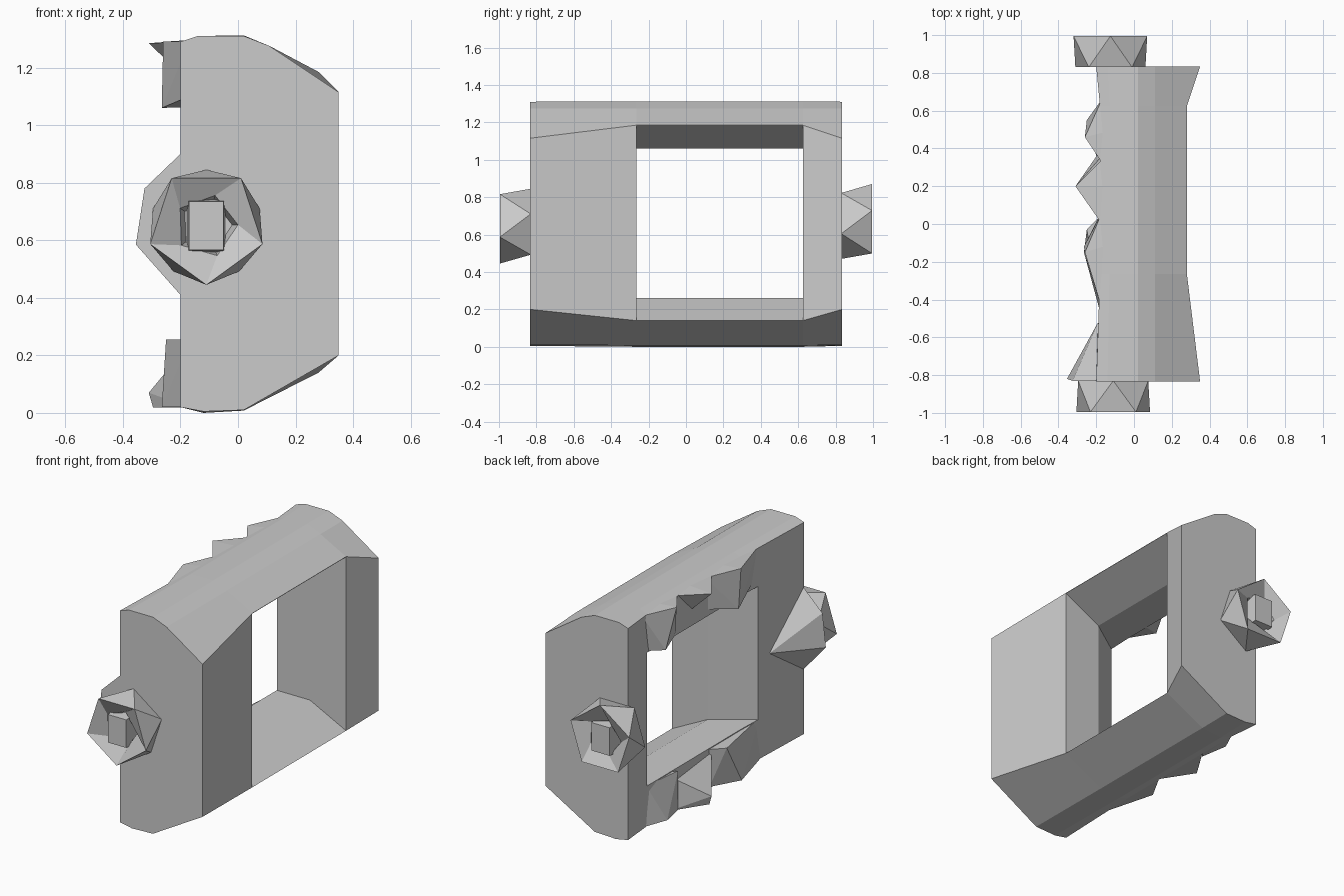
import bpy, bmesh, math

if "Cube" in bpy.data.objects:
    bpy.data.objects.remove(bpy.data.objects["Cube"])

def make(name, bm):
    bmesh.ops.recalc_face_normals(bm, faces=bm.faces[:])
    me = bpy.data.meshes.new(name)
    bm.to_mesh(me)
    bm.free()
    ob = bpy.data.objects.new(name, me)
    bpy.context.collection.objects.link(ob)
    return ob

def loft(name, rings):
    """Skin a list of closed rings and cap both ends."""
    bm = bmesh.new()
    loops = [[bm.verts.new(p) for p in r] for r in rings]
    for a, b in zip(loops, loops[1:]):
        n = len(a)
        for i in range(n):
            bm.faces.new((a[i], a[(i + 1) % n], b[(i + 1) % n], b[i]))
    bm.faces.new(loops[0])
    bm.faces.new(loops[-1])
    return make(name, bm)

def chunk(name, pts):
    """Faceted broken lump: convex hull of a few points."""
    bm = bmesh.new()
    for p in pts:
        bm.verts.new(p)
    res = bmesh.ops.convex_hull(bm, input=bm.verts[:])
    junk = [v for v in bm.verts if not v.link_faces]
    bmesh.ops.delete(bm, geom=junk, context='VERTS')
    return make(name, bm)

# Frame body: end profile and slimmer middle profile, in (x, z)
END = [(-.2, .02), (-.12, .005), (.02, .01), (.35, .2), (.35, 1.115),
       (.11, 1.275), (.02, 1.31), (-.14, 1.31), (-.2, 1.29)]
MID = [(-.18, .02), (-.12, 0), (.02, .008), (.28, .14), (.28, 1.185),
       (.11, 1.275), (.02, 1.312), (-.13, 1.31), (-.18, 1.29)]
body = loft("frame_body", [[(x, y, z) for x, z in prof] for y, prof in
            ((-.835, END), (-.265, MID), (.625, MID), (.835, END))])

# Window, flared at the front lip and at one side of the rear
WINDOW = [(.5, -.265, .03, 1.295), (.04, -.265, .26, 1.06), (-.5, -.635, .26, 1.06)]
cutter = loft("window_cutter", [[(x, y0, z0), (x, .625, z0), (x, .625, z1), (x, y0, z1)]
                                for x, y0, z0, z1 in WINDOW])
mod = body.modifiers.new("window", 'BOOLEAN')
mod.operation = 'DIFFERENCE'
mod.solver = 'EXACT'
mod.object = cutter
cutter.hide_render = True
cutter.hide_viewport = True

# Broken lumps along the rear of the lower and upper beams
chunk("lower_lump_a", [(-.17, .66, .02), (-.17, .62, .255), (-.24, .52, .03),
                       (-.2, .36, .255), (-.2, .36, .02), (-.1, .5, .255), (-.1, .5, .02)])
chunk("lower_lump_b", [(-.17, .4, .02), (-.31, .2, .07), (-.295, .2, .018),
                       (-.17, 0, .02), (-.17, .36, .2), (-.17, 0, .24), (-.1, .2, .2)])
chunk("lower_lump_c", [(-.17, .02, .02), (-.25, -.03, .255), (-.265, -.15, .02),
                       (-.17, -.5, .02), (-.17, -.45, .255), (-.17, .05, .255),
                       (-.1, -.2, .255), (-.1, -.2, .02)])
chunk("upper_lump_a", [(-.17, .66, 1.29), (-.17, .62, 1.065), (-.25, .55, 1.065),
                       (-.26, .46, 1.29), (-.18, .34, 1.29), (-.18, .36, 1.065),
                       (-.1, .5, 1.065), (-.1, .5, 1.3)])
chunk("upper_lump_b", [(-.17, .34, 1.29), (-.31, .2, 1.285), (-.25, .19, 1.265),
                       (-.17, 0, 1.29), (-.17, .2, 1.15), (-.1, .2, 1.3)])
chunk("upper_lump_c", [(-.17, .06, 1.29), (-.18, .05, 1.1), (-.265, -.12, 1.06),
                       (-.26, -.15, 1.29), (-.17, -.45, 1.29), (-.17, -.4, 1.1),
                       (-.1, -.1, 1.065), (-.1, -.1, 1.3)])

# Spike on the rear edge of the front end wall
chunk("rear_spike", [(-.2, -.83, .41), (-.2, -.83, .9), (-.355, -.82, .585),
                     (-.325, -.83, .78), (-.19, -.52, .62), (-.15, -.75, .62)])

# End knobs: twisted five-sided drum with a recess and square peg
def pentagon(cx, cz, r, y, deg):
    return [(cx + r * math.cos(math.radians(deg + 72 * i)), y,
             cz + r * math.sin(math.radians(deg + 72 * i))) for i in range(5)]

def knob(name, s, cx, cz, turn):
    bm = bmesh.new()
    ring = lambda r, y, d: [bm.verts.new(p) for p in pentagon(cx, cz, r, s * y, d)]
    base = ring(.195, .83, turn + 36)
    rim = ring(.205, .995, turn)
    throat = ring(.11, .95, turn + 20)
    floor = ring(.09, .88, turn + 20)
    for i in range(5):
        j = (i + 1) % 5
        bm.faces.new((rim[i], rim[j], base[i]))
        bm.faces.new((base[i], rim[j], base[j]))
        bm.faces.new((rim[i], throat[i], throat[j], rim[j]))
        bm.faces.new((throat[i], floor[i], floor[j], throat[j]))
    bm.faces.new(floor)
    make(name, bm)
    # Square peg, slightly tapered
    loft(name + "_peg", [[(cx + a * h, s * y, cz + b * h * 1.4)
                          for a, b in ((-1, -1), (1, -1), (1, 1), (-1, 1))]
                         for y, h in ((.87, .068), (.99, .06))])

knob("front_knob", -1, -.11, .65, -90)
knob("back_knob", 1, -.125, .665, -54)
